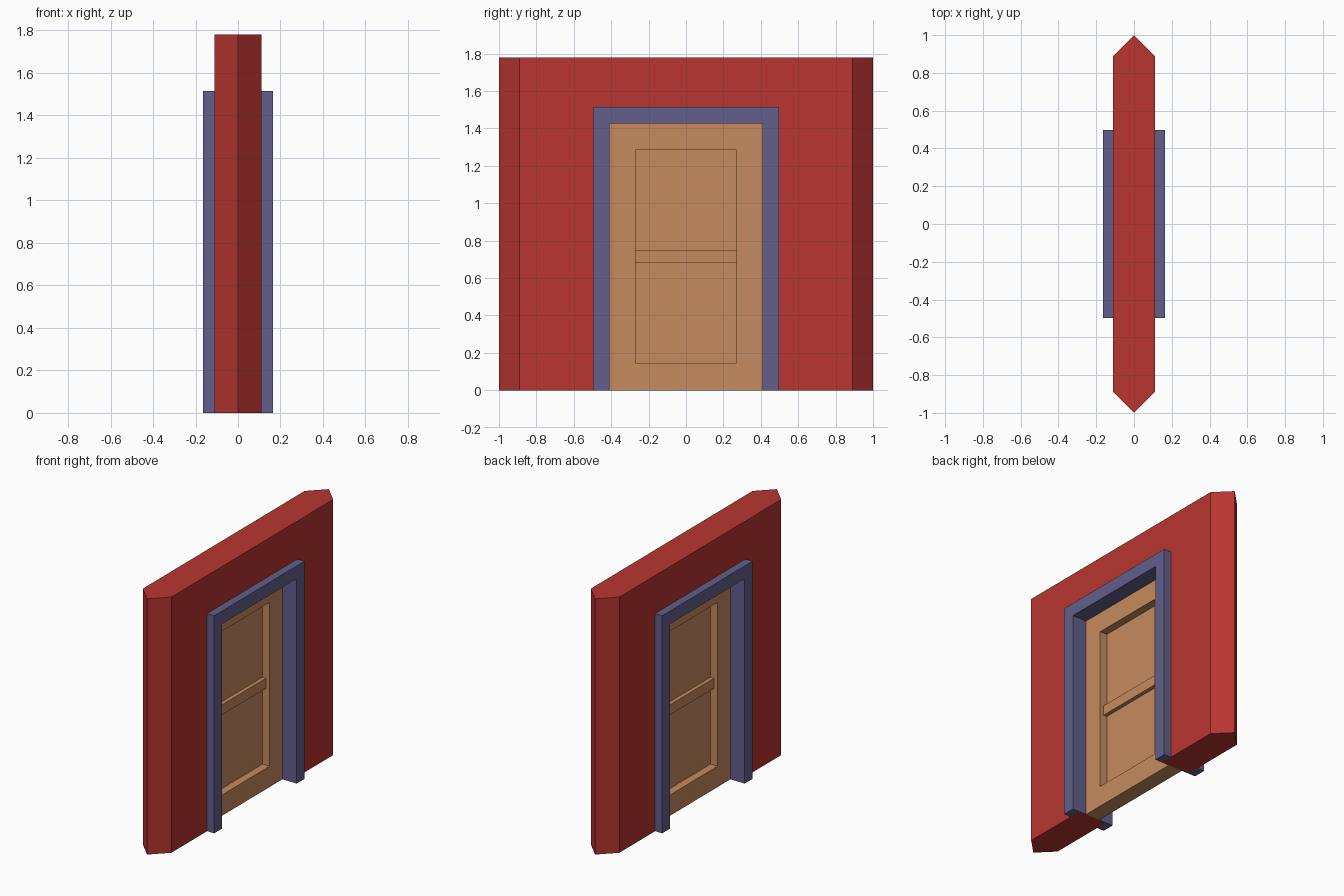
import bpy, bmesh

if "Cube" in bpy.data.objects:
    bpy.data.objects.remove(bpy.data.objects["Cube"])


def material(name, hex_code):
    m = bpy.data.materials.new(name)
    srgb = [int(hex_code[i:i + 2], 16) / 255 for i in (0, 2, 4)]
    m.diffuse_color = [((c + 0.055) / 1.055) ** 2.4 for c in srgb] + [1]
    m.use_nodes = True
    m.node_tree.nodes["Principled BSDF"].inputs["Base Color"].default_value = m.diffuse_color
    return m


RED = material("wall_red", "B83530")
BLUE = material("trim_blue", "625F8A")
WOOD = material("door_wood", "C68A5E")
DARK = material("panel_border_wood", "996C4A")


def finish(bm, name, *mats):
    bmesh.ops.recalc_face_normals(bm, faces=bm.faces[:])
    mesh = bpy.data.meshes.new(name)
    bm.to_mesh(mesh)
    bm.free()
    for m in mats:
        mesh.materials.append(m)
    obj = bpy.data.objects.new(name, mesh)
    bpy.context.collection.objects.link(obj)
    return obj


def rect(y, z0, z1):
    return [(-y, z0), (-y, z1), (y, z1), (y, z0)]


def band(outer, inner, x0, x1, closed=False):
    """Strip between two yz outlines, given thickness along x; open = arch."""
    bm = bmesh.new()
    cols = [[bm.verts.new((x, *p)) for x, p in
             ((x0, o), (x1, o), (x1, i), (x0, i))] for o, i in zip(outer, inner)]
    pairs = list(zip(cols, cols[1:]))
    if closed:
        pairs.append((cols[-1], cols[0]))
    else:
        bm.faces.new(cols[0])
        bm.faces.new(cols[-1])
    for a, b in pairs:
        for k in range(4):
            n = (k + 1) % 4
            bm.faces.new((a[k], a[n], b[n], b[k]))
    return bm


opening = rect(0.41, 0, 1.425)

# Wall with doorway, pointed ends and painted reveal
bm = band(rect(1.0, 0, 1.78), opening, -0.11, 0.11)
bmesh.ops.bisect_plane(bm, geom=bm.verts[:] + bm.edges[:] + bm.faces[:],
                       plane_co=(0, 0, 0), plane_no=(1, 0, 0))
for v in bm.verts:
    if abs(v.co.y) > 0.99 and abs(v.co.x) > 0.1:
        v.co.y *= 0.89
for f in bm.faces:
    if all(abs(v.co.y) < 0.42 for v in f.verts):
        f.material_index = 1
finish(bm, "wall", RED, BLUE)

# Door trim on both sides of the wall
for side, label in ((1, "right"), (-1, "left")):
    finish(band(rect(0.497, 0, 1.515), opening, side * 0.11, side * 0.165),
           "door_trim_" + label, BLUE)

# Door leaf around the panels
finish(band(opening, rect(0.27, 0.145, 1.285), -0.055, 0.055, closed=True),
       "door_leaf", WOOD)

# Middle rail between the panels
bm = bmesh.new()
bmesh.ops.create_cube(bm, size=1)
for v in bm.verts:
    v.co = (v.co.x * 0.054, v.co.y * 0.54, 0.715 + v.co.z * 0.07)
finish(bm, "middle_rail", WOOD)

# Thin panels with a darker flat border
for label, z0, z1 in (("lower", 0.145, 0.68), ("upper", 0.75, 1.285)):
    bm = bmesh.new()
    f = bm.faces.new([bm.verts.new((0, *p)) for p in rect(0.27, z0, z1)])
    ring = bmesh.ops.inset_region(bm, faces=[f], thickness=0.07)["faces"]
    for r in ring:
        r.material_index = 1
    finish(bm, label + "_panel", WOOD, DARK)
